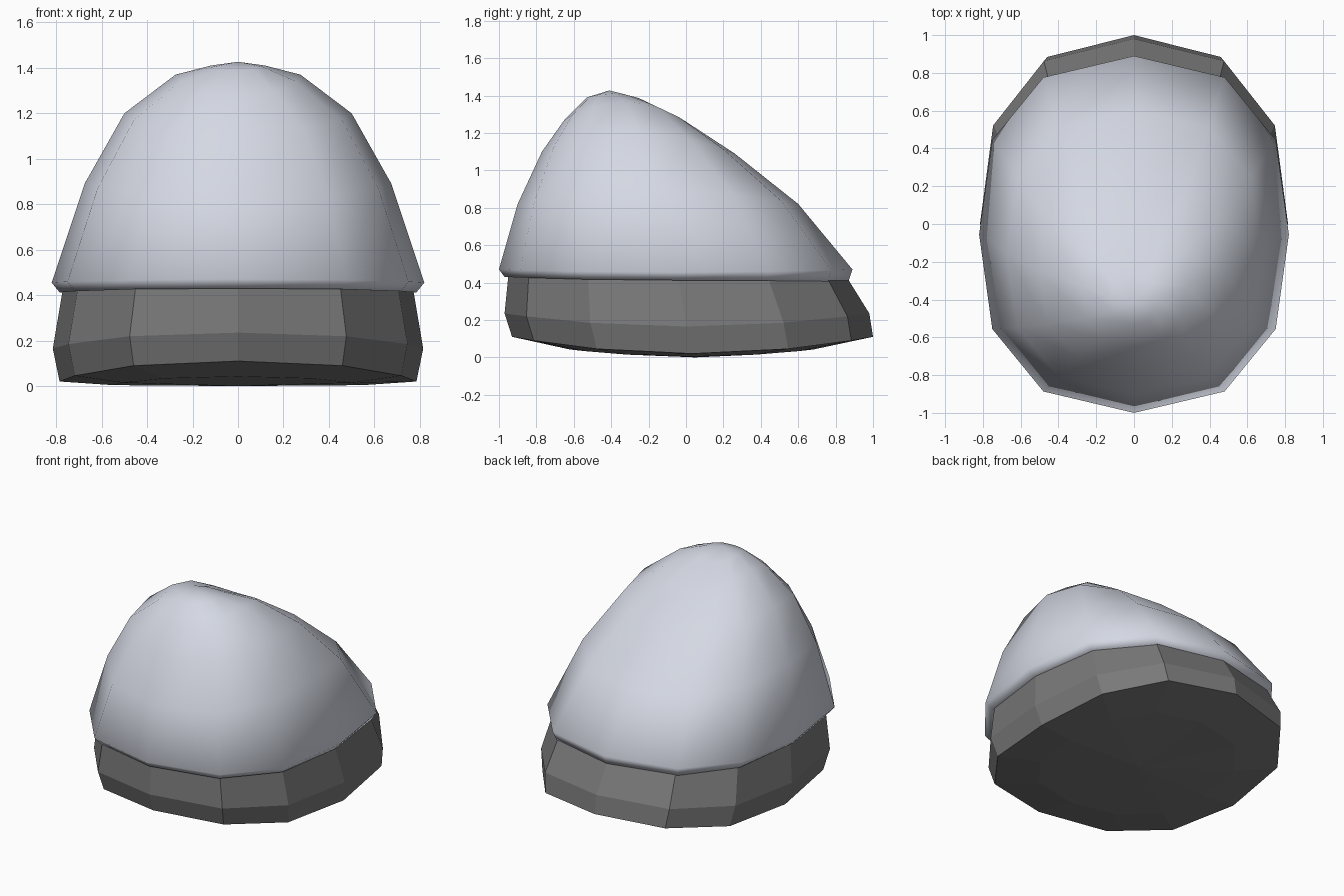
import bpy, bmesh

if "Cube" in bpy.data.objects:
    bpy.data.objects.remove(bpy.data.objects["Cube"])

# Quarter outline of the squarish 12-sided ring, mirrored to all sides
QUARTER = [(0, -1), (0.585, -0.88), (0.915, -0.53), (1, 0)]
RIGHT = QUARTER + [(x, -y) for x, y in QUARTER[-2::-1]]
OUTLINE = RIGHT + [(-x, y) for x, y in RIGHT[-2:0:-1]]


def material(name, rgb):
    m = bpy.data.materials.new(name)
    m.diffuse_color = (*rgb, 1)
    m.use_nodes = True
    m.node_tree.nodes["Principled BSDF"].inputs["Base Color"].default_value = m.diffuse_color
    return m


def ring(bm, front, back, half_width, z_front, z_side, z_back):
    """One saddle-shaped ring: heights differ at the front, sides and back."""
    mid, half = (front + back) / 2, (back - front) / 2
    verts = []
    for x, y in OUTLINE:
        z_end = z_front if y < 0 else z_back
        verts.append(bm.verts.new((x * half_width, mid + y * half,
                                   z_side + (z_end - z_side) * y * y)))
    return verts


def loft(name, rings, bottom, top, mat, smooth):
    bm = bmesh.new()
    loops = [ring(bm, *r) for r in rings]
    n = len(OUTLINE)
    for a, b in zip(loops, loops[1:]):
        for i in range(n):
            j = (i + 1) % n
            bm.faces.new((a[i], a[j], b[j], b[i]))
    # close the ends with fans
    for loop, tip in ((loops[0], bottom), (loops[-1], top)):
        if tip:
            v = bm.verts.new(tip)
            for i in range(n):
                bm.faces.new((loop[i], loop[(i + 1) % n], v))
    bmesh.ops.recalc_face_normals(bm, faces=bm.faces[:])
    for f in bm.faces:
        f.smooth = smooth
    me = bpy.data.meshes.new(name)
    bm.to_mesh(me)
    bm.free()
    me.materials.append(mat)
    ob = bpy.data.objects.new(name, me)
    bpy.context.collection.objects.link(ob)
    return ob


pale = material("pale blue grey", (0.66, 0.69, 0.77))
grey = material("dark grey", (0.19, 0.19, 0.19))

# Faceted base with a gently rounded underside
loft("base", [
    (-0.62, 0.68, 0.55, 0.042, 0.004, 0.042),
    (-0.93, 1.00, 0.785, 0.11, 0.02, 0.11),
    (-0.97, 0.98, 0.815, 0.235, 0.165, 0.235),
    (-0.95, 0.865, 0.77, 0.435, 0.43, 0.42),
], (0, 0.05, 0), (0, -0.04, 0.43), grey, False)

# Smooth dome, leaning to the front, with a turned-in rim
loft("dome", [
    (-0.93, 0.83, 0.74, 0.43, 0.415, 0.41),
    (-0.97, 0.868, 0.785, 0.43, 0.412, 0.405),
    (-1.00, 0.89, 0.82, 0.47, 0.455, 0.47),
    (-0.90, 0.60, 0.675, 0.82, 0.89, 0.82),
    (-0.77, 0.26, 0.50, 1.10, 1.20, 1.09),
    (-0.65, 0.00, 0.275, 1.27, 1.37, 1.26),
    (-0.53, -0.25, 0.12, 1.39, 1.41, 1.385),
], None, (0, -0.41, 1.427), pale, True)
